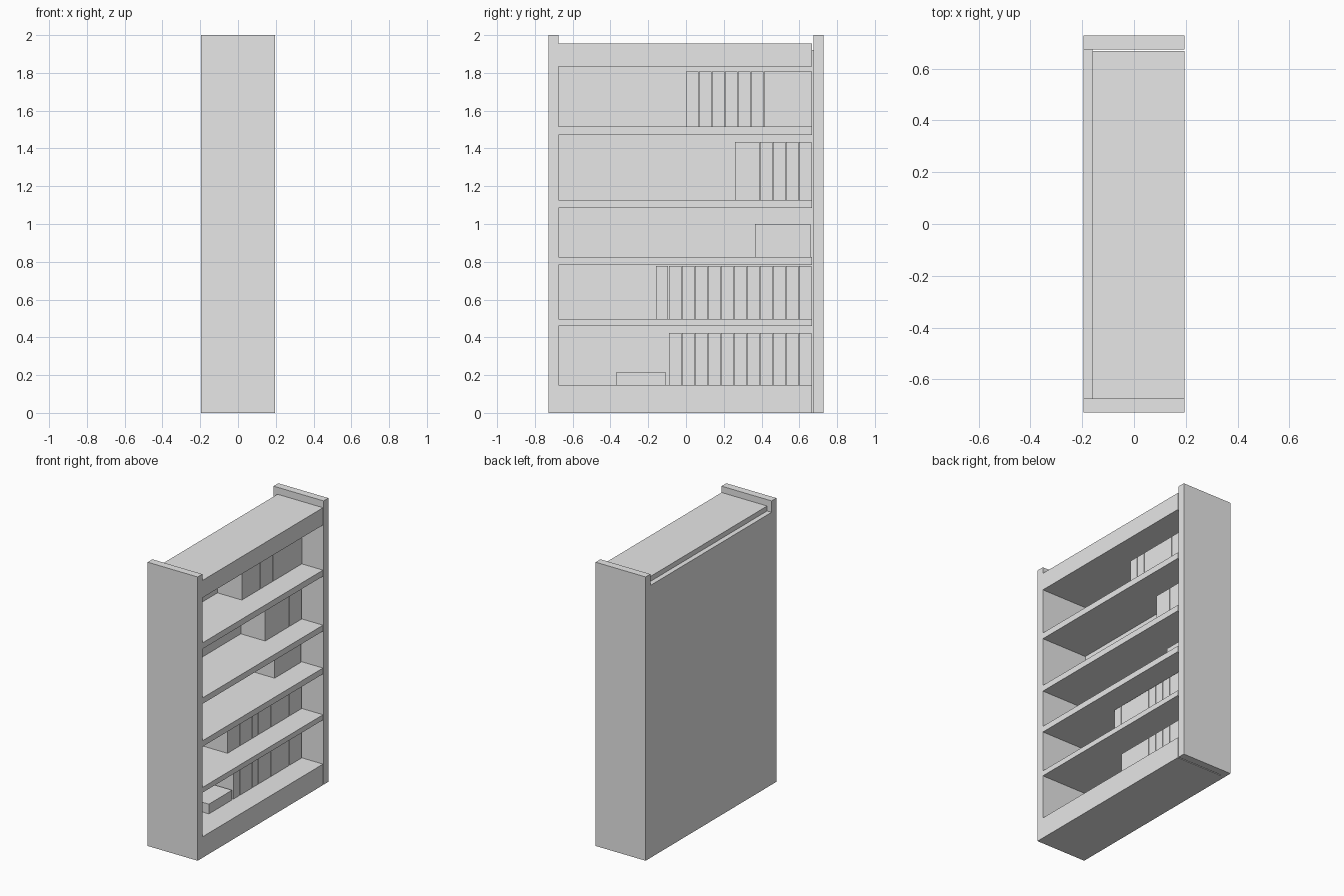
import bpy

cube = bpy.data.objects.get("Cube")
if cube:
    bpy.data.objects.remove(cube, do_unlink=True)

# Single plain grey for everything
grey = bpy.data.materials.new("light_grey")
grey.use_nodes = True
grey.diffuse_color = (0.8, 0.8, 0.8, 1)
grey.node_tree.nodes["Principled BSDF"].inputs["Base Color"].default_value = (0.8, 0.8, 0.8, 1)


def box(name, x, y, z):
    """Box spanning the (min, max) pairs x, y, z."""
    spans = (x, y, z)
    bpy.ops.mesh.primitive_cube_add(size=1, location=[(a + b) / 2 for a, b in spans])
    ob = bpy.context.object
    ob.name = name
    ob.scale = [b - a for a, b in spans]
    bpy.ops.object.transform_apply(location=False, rotation=False, scale=True)
    ob.data.materials.append(grey)
    return ob


BACK, INNER, FRONT = -0.195, -0.16, 0.195   # depth: back, inside of back panel, open side
OUT, IN = 0.728, 0.675                      # side panel outer and inner faces
BOARD_END = 0.668                           # boards stop just short of one side
BOOK_X = (INNER, 0.03)
PITCH, GAP = 0.069, 0.003

# Side panels and back panel
box("side_panel_a", (BACK, FRONT), (-OUT, -IN), (0, 2))
box("side_panel_b", (BACK, FRONT), (IN, OUT), (0, 2))
box("back_panel", (BACK, INNER), (-OUT, OUT), (0, 1.92))

# Plinth, shelves and top board
boards = {
    "plinth": (0, 0.148),
    "shelf_1": (0.459, 0.496),
    "shelf_2": (0.783, 0.825),
    "shelf_3": (1.085, 1.127),
    "shelf_4": (1.472, 1.515),
    "top_board": (1.833, 1.955),
}
for name, z in boards.items():
    box(name, (INNER, FRONT), (-IN, BOARD_END), z)


def book_row(name, start, count, z):
    """Evenly spaced upright books along a shelf."""
    for i in range(count):
        y = start + i * PITCH
        box(f"{name}_{i + 1}", BOOK_X, (y, y + PITCH - GAP), z)


# Upright books
book_row("bottom_book", -0.091, 11, (0.148, 0.422))
book_row("second_book", -0.16, 12, (0.496, 0.777))
book_row("fourth_book", 0.392, 4, (1.127, 1.435))
book_row("upper_book", 0.0, 6, (1.515, 1.808))

# Wide blocks and lying books
box("fourth_wide_book", BOOK_X, (0.26, 0.389), (1.127, 1.435))
box("upper_wide_book", BOOK_X, (0.414, BOARD_END), (1.515, 1.808))
box("lying_book_stack", BOOK_X, (0.365, 0.658), (0.825, 1.0))
box("lying_book", BOOK_X, (-0.367, -0.109), (0.148, 0.217))
